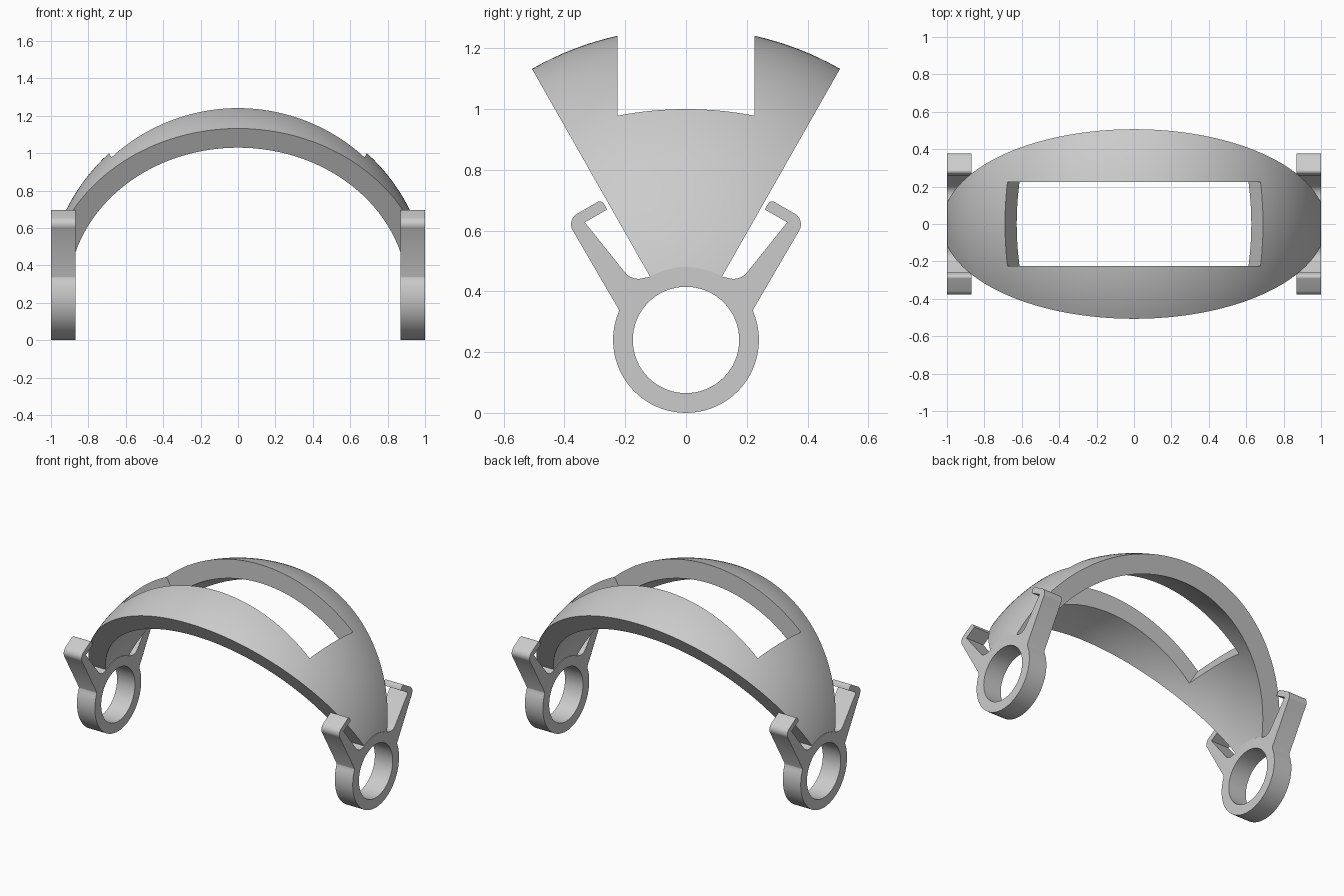
import bpy
import bmesh
from math import sin, cos, tan, pi, radians, asin
from mathutils import Vector

if "Cube" in bpy.data.objects:
    bpy.data.objects.remove(bpy.data.objects["Cube"], do_unlink=True)

AXIS_Z = 0.24            # height of the ring axis and sphere centre
OUTER, INNER = 1.026, 0.908
RING, HOLE = 0.24, 0.175
FACE_IN, FACE_OUT = 0.87, 1.0
WEDGE = radians(29.6)

grey = bpy.data.materials.new("light_grey")
grey.use_nodes = True
grey.diffuse_color = (0.6, 0.6, 0.6, 1)
grey.node_tree.nodes["Principled BSDF"].inputs["Base Color"].default_value = (0.6, 0.6, 0.6, 1)


def make_object(name, bm):
    bmesh.ops.recalc_face_normals(bm, faces=bm.faces[:])
    mesh = bpy.data.meshes.new(name)
    bm.to_mesh(mesh)
    bm.free()
    mesh.materials.append(grey)
    obj = bpy.data.objects.new(name, mesh)
    bpy.context.collection.objects.link(obj)
    return obj


def activate(obj):
    bpy.ops.object.select_all(action='DESELECT')
    obj.select_set(True)
    bpy.context.view_layer.objects.active = obj


def smooth(obj):
    activate(obj)
    bpy.ops.object.shade_smooth_by_angle(angle=radians(30))


def arc(radius, start, end, steps):
    """Points around the ring axis, as (y, z)."""
    angles = [start + (end - start) * i / steps for i in range(steps + 1)]
    return [(radius * cos(a), AXIS_Z + radius * sin(a)) for a in angles]


def fillet(before, corner, after, radius, steps=8):
    """Round one corner of an outline."""
    p, a, b = Vector(corner), Vector(before), Vector(after)
    u, v = (a - p).normalized(), (b - p).normalized()
    half = u.angle(v) / 2
    centre = p + (u + v).normalized() * radius / sin(half)
    start = p + u * radius / tan(half) - centre
    end = p + v * radius / tan(half) - centre
    return [tuple(centre + start.lerp(end, i / steps).normalized() * radius)
            for i in range(steps + 1)]


# Curved shell: a spherical wedge swept around the ring axis
def build_shell():
    bm = bmesh.new()
    rim = 0.2317
    cols, rows = 120, 28

    def grid(radius):
        tilt = asin(rim / radius)
        result = []
        for j in range(rows + 1):
            a = -WEDGE + 2 * WEDGE * j / rows
            row = []
            for i in range(cols + 1):
                t = tilt + (pi - 2 * tilt) * i / cols
                r = radius * sin(t)
                row.append(bm.verts.new((radius * cos(t), r * sin(a), AXIS_Z + r * cos(a))))
            result.append(row)
        return result

    def skin(g):
        for lo, hi in zip(g, g[1:]):
            for i in range(len(lo) - 1):
                bm.faces.new((lo[i], lo[i + 1], hi[i + 1], hi[i]))

    out, inn = grid(OUTER), grid(INNER)
    skin(out)
    skin(inn)
    for k in (0, -1):
        skin([out[k], inn[k]])
        skin([[row[k] for row in out], [row[k] for row in inn]])
    return make_object("curved_shell", bm)


# Opening in the top of the shell, with slanted end walls
def cut_window(shell):
    bm = bmesh.new()
    outline = [(-0.507, 0.7), (0.507, 0.7), (0.934, 1.4), (-0.934, 1.4)]
    face = bm.faces.new([bm.verts.new((x, -0.225, z)) for x, z in outline])
    new = bmesh.ops.extrude_face_region(bm, geom=[face])["geom"]
    bmesh.ops.translate(bm, vec=(0, 0.45, 0),
                        verts=[v for v in new if isinstance(v, bmesh.types.BMVert)])
    cutter = make_object("window_cutter", bm)
    mod = shell.modifiers.new("window", 'BOOLEAN')
    mod.operation = 'DIFFERENCE'
    mod.solver = 'EXACT'
    mod.object = cutter
    activate(shell)
    bpy.ops.object.modifier_apply(modifier=mod.name)
    bpy.data.objects.remove(cutter, do_unlink=True)


# Ring with two hooked clips, as one flat plate
def build_bracket(name, side):
    root, elbow, tip = (0.221, 0.34), (0.393, 0.635), (0.277, 0.702)
    lip, notch, slot, inner_end = (0.26, 0.669), (0.333, 0.627), (0.179, 0.435), (0.12, 0.448)
    half = arc(RING, -pi / 2, radians(23), 24)
    half += [root]
    half += fillet(root, elbow, tip, 0.04)
    half += fillet(elbow, tip, lip, 0.016)
    half += [lip, notch]
    half += fillet(notch, slot, inner_end, 0.055)
    half += arc(RING, radians(60), pi / 2, 8)
    outline = half + [(-y, z) for y, z in reversed(half[1:-1])]
    hole = arc(HOLE, 0, 2 * pi, 64)[:-1]

    bm = bmesh.new()
    for loop in (outline, hole):
        verts = [bm.verts.new((side * FACE_IN, y, z)) for y, z in loop]
        for a, b in zip(verts, verts[1:] + verts[:1]):
            bm.edges.new((a, b))
    bmesh.ops.triangle_fill(bm, use_beauty=True, edges=bm.edges[:])
    new = bmesh.ops.extrude_face_region(bm, geom=bm.faces[:])["geom"]
    bmesh.ops.translate(bm, vec=(side * (FACE_OUT - FACE_IN), 0, 0),
                        verts=[v for v in new if isinstance(v, bmesh.types.BMVert)])
    return make_object(name, bm)


shell = build_shell()
cut_window(shell)
smooth(shell)
for name, side in (("left_ring_bracket", 1), ("right_ring_bracket", -1)):
    smooth(build_bracket(name, side))
